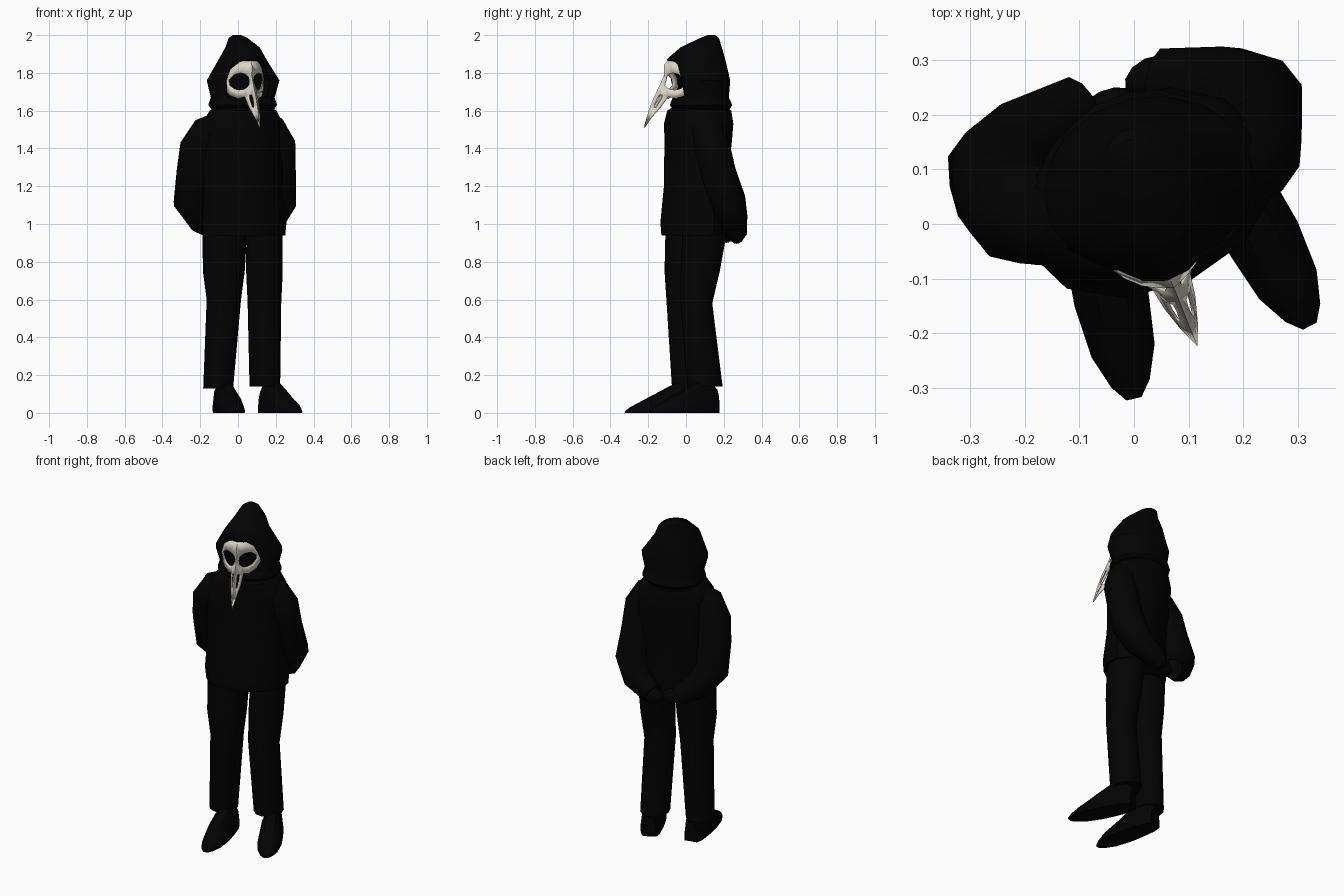
import bpy, bmesh, math
from mathutils import Vector, Matrix

if "Cube" in bpy.data.objects:
    bpy.data.objects.remove(bpy.data.objects["Cube"])

YAW = math.radians(25)        # the body is turned slightly
HOOD_YAW = math.radians(13)
MASK_YAW = math.radians(22)


def material(name, rgb):
    m = bpy.data.materials.new(name)
    m.diffuse_color = (*rgb, 1)
    m.use_nodes = True
    m.node_tree.nodes["Principled BSDF"].inputs["Base Color"].default_value = m.diffuse_color
    return m


BLACK = material("black_cloth", (0.0006, 0.0006, 0.0006))
BONE = material("bone", (0.70, 0.67, 0.60))


def finish(bm, name, mat, angle=35):
    bmesh.ops.remove_doubles(bm, verts=bm.verts, dist=0.0005)
    bmesh.ops.recalc_face_normals(bm, faces=bm.faces)
    me = bpy.data.meshes.new(name)
    bm.to_mesh(me)
    bm.free()
    ob = bpy.data.objects.new(name, me)
    bpy.context.collection.objects.link(ob)
    me.materials.append(mat)
    bpy.ops.object.select_all(action='DESELECT')
    bpy.context.view_layer.objects.active = ob
    ob.select_set(True)
    bpy.ops.object.shade_smooth_by_angle(angle=math.radians(angle))
    return ob


def skin(rings, caps=True):
    """Join a list of equal point loops into a surface."""
    bm = bmesh.new()
    loops = [[bm.verts.new(p) for p in r] for r in rings]
    n = len(loops[0])
    for a, b in zip(loops, loops[1:]):
        for i in range(n):
            j = (i + 1) % n
            bm.faces.new((a[i], a[j], b[j], b[i]))
    if caps:
        bm.faces.new(loops[0][::-1])
        bm.faces.new(loops[-1])
    return bm


def ellipse(z, cx, cy, rx, ry, n, yaw):
    """Horizontal ring whose first point faces forward."""
    rot = Matrix.Rotation(yaw, 3, 'Z')
    return [Vector((cx, cy, z)) + rot @ Vector((rx * math.sin(t), -ry * math.cos(t), 0))
            for t in (2 * math.pi * i / n for i in range(n))]


def column(name, sections, n=12, yaw=YAW):
    return finish(skin([ellipse(*s, n, yaw) for s in sections]), name, BLACK)


def tube(name, path, n=10):
    pts = [Vector(p[:3]) for p in path]
    rings = []
    for i, p in enumerate(pts):
        t = (pts[min(i + 1, len(pts) - 1)] - pts[max(i - 1, 0)]).normalized()
        # keep the ring's reference direction steady so the tube does not twist
        side = t.cross(Vector((0.3, 1, 0.2))).normalized()
        up = t.cross(side)
        rings.append([p + path[i][3] * (side * math.cos(a) + up * math.sin(a))
                      for a in (2 * math.pi * k / n for k in range(n))])
    return finish(skin(rings), name, BLACK, 50)


def ball(name, loc, size, yaw=YAW):
    bm = bmesh.new()
    mat = Matrix.Translation(loc) @ Matrix.Rotation(yaw, 4, 'Z') @ Matrix.Diagonal((*size, 1))
    bmesh.ops.create_uvsphere(bm, u_segments=12, v_segments=8, radius=1, matrix=mat)
    return finish(bm, name, BLACK)


# Pullover body
column("pullover", [
    (0.94, 0.032, 0.045, 0.235, 0.16), (1.01, 0.032, 0.045, 0.242, 0.165),
    (1.20, 0.025, 0.05, 0.225, 0.152), (1.45, 0.02, 0.065, 0.235, 0.165),
    (1.53, 0.023, 0.067, 0.23, 0.172), (1.60, 0.027, 0.07, 0.18, 0.168),
    (1.63, 0.027, 0.07, 0.13, 0.12)])

# Sleeves, bent behind the back
tube("right_sleeve", [
    (-0.06, 0.04, 1.525, 0.085), (-0.165, 0.015, 1.475, 0.096), (-0.213, 0.025, 1.40, 0.099),
    (-0.23, 0.05, 1.27, 0.099), (-0.248, 0.095, 1.12, 0.097), (-0.19, 0.16, 1.025, 0.08),
    (-0.10, 0.22, 0.96, 0.056)])
tube("left_sleeve", [
    (0.10, 0.09, 1.53, 0.085), (0.175, 0.115, 1.49, 0.093), (0.213, 0.135, 1.42, 0.095),
    (0.215, 0.17, 1.27, 0.095), (0.217, 0.22, 1.12, 0.097), (0.165, 0.245, 1.02, 0.084),
    (0.05, 0.265, 0.955, 0.06)])

# Clasped hands
ball("right_hand", (-0.05, 0.215, 0.945), (0.055, 0.03, 0.045))
ball("left_hand", (0.035, 0.268, 0.945), (0.055, 0.038, 0.05))

# Trouser legs
column("right_trouser_leg", [
    (0.13, -0.105, 0.01, 0.08, 0.085), (0.60, -0.075, 0.0, 0.092, 0.105),
    (0.75, -0.075, 0.0, 0.112, 0.115), (0.97, -0.07, 0.01, 0.12, 0.12)], yaw=0.15)
column("left_trouser_leg", [
    (0.14, 0.142, 0.1, 0.082, 0.095), (0.58, 0.14, 0.055, 0.09, 0.085),
    (0.75, 0.14, 0.075, 0.098, 0.105), (0.97, 0.14, 0.10, 0.097, 0.12)], yaw=0.15)


# Shoes: flat soles, rounded tops, tapered toes
def shoe(name, heel, toe):
    h, t = Vector((*heel, 0)), Vector((*toe, 0))
    f = (t - h).normalized()
    side = Vector((-f.y, f.x, 0))
    length = (t - h).length
    rings = []
    for s, w, top in [(0, 0.04, 0.12), (0.1, 0.056, 0.16), (0.34, 0.066, 0.155),
                      (0.54, 0.069, 0.112), (0.78, 0.059, 0.062),
                      (0.93, 0.036, 0.03), (1, 0.014, 0.012)]:
        rings.append([h + f * s * length + side * w * u + Vector((0, 0, top * v))
                      for u, v in [(-0.95, 0), (0.95, 0), (1, 0.15), (0.82, 0.7),
                                   (0.4, 1), (-0.4, 1), (-0.82, 0.7), (-1, 0.15)]])
    finish(skin(rings), name, BLACK)


shoe("right_shoe", (-0.09, 0.08), (0.0, -0.32))
shoe("left_shoe", (0.14, 0.16), (0.322, -0.187))

# Hood with an open front above a closed collar
SIDES = 18
hood_rings = [
    (1.605, 0.025, 0.08, 0.165, 0.15), (1.63, 0.025, 0.08, 0.183, 0.165),
    (1.67, 0.025, 0.078, 0.17, 0.148), (1.76, 0.027, 0.07, 0.194, 0.163),
    (1.87, 0.024, 0.052, 0.126, 0.16), (1.935, 0.024, 0.08, 0.09, 0.112),
    (1.985, 0.0, 0.125, 0.05, 0.05), (2.0, -0.005, 0.135, 0.022, 0.02)]
bm = skin([ellipse(*r, SIDES, HOOD_YAW) for r in hood_rings], caps=False)
bm.faces.ensure_lookup_table()
opening = [bm.faces[k * SIDES + i] for k in (2, 3) for i in (0, 1, SIDES - 2, SIDES - 1)]
bmesh.ops.delete(bm, geom=opening, context='FACES')
top = [e for e in bm.edges if e.is_boundary and min(v.co.z for v in e.verts) > 1.995]
bmesh.ops.holes_fill(bm, edges=top)
hood = finish(bm, "hood", BLACK)
mod = hood.modifiers.new("cloth", 'SOLIDIFY')
mod.thickness = 0.008
mod.offset = -1

# Beaked skull mask: (sideways, height, forward) loops around the eye and nostril
eye_outer = [(0, 1.74, .09), (0, 1.79, .068), (0, 1.84, .07), (0, 1.868, .046),
             (.05, 1.86, .032), (.085, 1.825, .0), (.115, 1.77, -.05), (.112, 1.72, -.05),
             (.09, 1.68, -.015), (.058, 1.663, .025), (.035, 1.675, .06), (.018, 1.70, .085)]
eye_hole = [(.015, 1.735, .072), (.010, 1.757, .063), (.015, 1.778, .062), (.03, 1.793, .057),
            (.052, 1.80, .044), (.076, 1.792, .02), (.095, 1.765, -.012), (.092, 1.735, -.015),
            (.074, 1.715, .01), (.055, 1.71, .033), (.038, 1.713, .052), (.024, 1.722, .063)]
beak_outer = [(0, 1.74, .09), (0, 1.67, .127), (0, 1.60, .156), (0, 1.51, .185),
              (.014, 1.565, .147), (.028, 1.62, .10), (.035, 1.675, .06), (.018, 1.70, .085)]
nostril = [(.011, 1.685, .099), (.009, 1.665, .112), (.010, 1.635, .128), (.012, 1.615, .134),
           (.016, 1.615, .126), (.019, 1.635, .112), (.021, 1.665, .093), (.019, 1.682, .09)]
fwd = Vector((math.sin(MASK_YAW), -math.cos(MASK_YAW), 0))
lat = Vector((math.cos(MASK_YAW), math.sin(MASK_YAW), 0))
origin = Vector((0.046, -0.05, 0))
bm = bmesh.new()
for outer, inner in ((eye_outer, eye_hole), (beak_outer, nostril)):
    for s in (-1, 1):
        a, b = [[bm.verts.new(origin + lat * u * s + fwd * d + Vector((0, 0, z)))
                 for u, z, d in loop] for loop in (outer, inner)]
        for i in range(len(a)):
            j = (i + 1) % len(a)
            bm.faces.new((a[i], a[j], b[j], b[i]))
mask = finish(bm, "skull_mask", BONE)
mod = mask.modifiers.new("shell", 'SOLIDIFY')
mod.thickness = 0.006
mod.offset = 0
